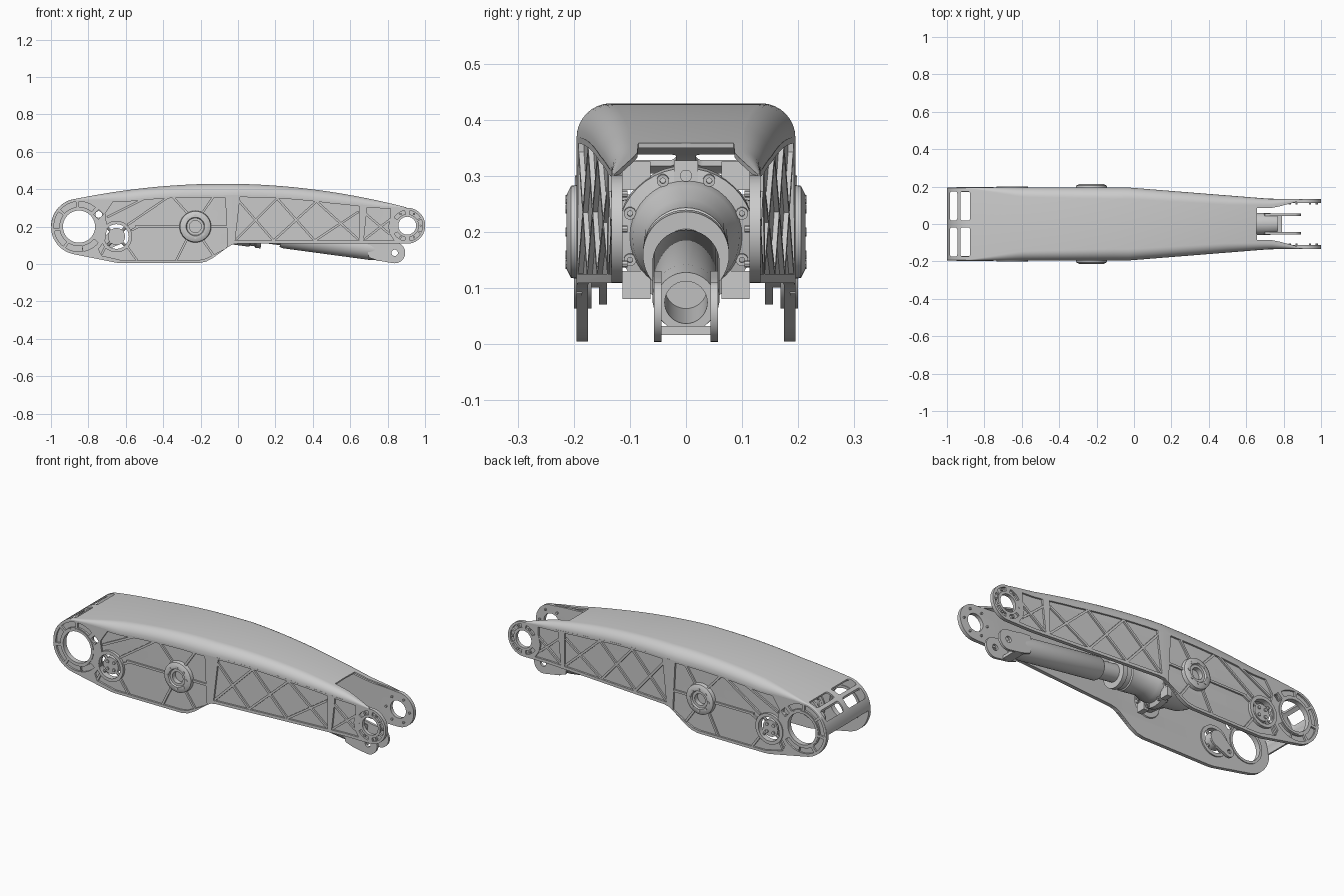
import bpy, bmesh
from math import sin, cos, pi, radians, hypot, atan2, prod
from mathutils import Vector, Matrix

if "Cube" in bpy.data.objects:
    bpy.data.objects.remove(bpy.data.objects["Cube"])

def lerp(tab, x):
    for (a, p), (b, q) in zip(tab, tab[1:]):
        if x <= b:
            return p + (q - p) * max(0, (x - a) / (b - a))
    return tab[-1][1]

def width(x):
    return lerp([(-.03, .195), (.75, .133)], x)

def arc(cx, cz, r, a0=0, a1=360, n=32):
    angles = [radians(a0 + (a1 - a0) * i / n) for i in range(n + (abs(a1 - a0) < 360))]
    return [(cx + r * cos(a), cz + r * sin(a)) for a in angles]

def ring_pocket(cx, cz, r0, r1, a0, a1):
    return arc(cx, cz, r1, a0, a1, 10) + arc(cx, cz, r0, a1, a0, 10)

def finish(bm, name, mirror=False, closed=True):
    if closed:
        bmesh.ops.remove_doubles(bm, verts=bm.verts, dist=1e-5)
        bmesh.ops.recalc_face_normals(bm, faces=bm.faces)
    me = bpy.data.meshes.new(name)
    bm.to_mesh(me)
    bm.free()
    ob = bpy.data.objects.new(name, me)
    bpy.context.collection.objects.link(ob)
    if mirror:
        m = ob.modifiers.new("mirror", 'MIRROR')
        m.use_axis = (False, True, False)
        m.use_mirror_merge = not closed
    return ob

def plate(name, loops, d0, d1, wfun=width):
    """Mirrored pair of xz outlines with holes, from depth d0 to d1 inside wfun(x)."""
    cu = bpy.data.curves.new(name, 'CURVE')
    cu.dimensions, cu.fill_mode, cu.extrude = '2D', 'BOTH', .5
    for lp in loops:
        s = cu.splines.new('POLY')
        s.points.add(len(lp) - 1)
        s.use_cyclic_u = True
        for p, (x, z) in zip(s.points, lp):
            p.co = (x, z, 0, 1)
    tmp = bpy.data.objects.new("tmp", cu)
    bpy.context.collection.objects.link(tmp)
    dg = bpy.context.evaluated_depsgraph_get()
    me = bpy.data.meshes.new_from_object(tmp.evaluated_get(dg))
    bm = bmesh.new()
    bm.from_mesh(me)
    bpy.data.objects.remove(tmp)
    bpy.data.meshes.remove(me)
    bmesh.ops.remove_doubles(bm, verts=bm.verts, dist=1e-5)
    for bx in (-.03, .75):
        bmesh.ops.bisect_plane(bm, geom=list(bm.verts) + list(bm.edges) + list(bm.faces),
                               plane_co=(bx, 0, 0), plane_no=(1, 0, 0))
    for v in bm.verts:
        x, z, t = v.co
        v.co = (x, wfun(x) - (d0 if t > 0 else d1), z)
    return finish(bm, name, True)

def lathe(name, prof, o, d, n=40, mirror=False, bm=None):
    """Revolve (distance, radius) points around the axis o + t*d."""
    own, bm = bm is None, bm or bmesh.new()
    o, d = Vector(o), Vector(d).normalized()
    u = d.orthogonal().normalized()
    w = d.cross(u)
    rings = [[bm.verts.new(o + d * h + (u * cos(2 * pi * k / n) + w * sin(2 * pi * k / n)) * r)
              for k in range(n)] for h, r in prof]
    for a, b in zip(rings, rings[1:]):
        for k in range(n):
            bm.faces.new((a[k], a[k - 1], b[k - 1], b[k]))
    return finish(bm, name, mirror) if own else bm

def rod(h0, h1, r):
    return [(h0, 0), (h0, r), (h1, r), (h1, 0)]

def tube(h0, h1, r0, r1):
    return [(h0, r0), (h0, r1), (h1, r1), (h1, r0), (h0, r0)]

def box(name, c, s, mirror=False):
    bm = bmesh.new()
    bmesh.ops.create_cube(bm, size=1, matrix=Matrix.Translation(c) @ Matrix.Diagonal((*s, 1)))
    return finish(bm, name, mirror)

# Top line of the arm: end arc, then a smooth crown
LX, LZ, RX, RZ = -.85, .2, .905, .205
HUB, PORT, Y = (-.228, 0, .2), (-.65, 0, .147), (0, 1, 0)
key = [(-.875, .347), (-.42, .414), (.1, .425), (.545, .378), (.9, .303)]
def crown(x):
    return sum(z * prod((x - b) / (a - b) for b, _ in key if b != a) for a, z in key)
xs = sorted([-.875 + 1.775 * i / 44 for i in range(45)] + [.655, .657])
top = arc(LX, LZ, .15, 180, 106, 12) + [(x, crown(x)) for x in xs]
round_r = [(-1, .003), (-.87, .006), (-.6, .05), (-.1, .062), (.5, .05),
           (.72, .035), (.83, .015), (.9, .003)]
notch = [(.655, 0), (.657, .085), (.75, .087), (.83, .108), (.89, .124), (.9, .127)]

# Top cover, lofted with rounded shoulders and a fork notch at the right end
bm = bmesh.new()
rows, shoulder = [], []
for i, (x, z) in enumerate(top):
    a, b = top[max(i - 1, 0)], top[min(i + 1, len(top) - 1)]
    n = Vector((a[1] - b[1], 0, b[0] - a[0])).normalized()
    r, w = lerp(round_r, x), width(x)
    sec = [(lerp(notch, x), 0)] + [(w - r + r * sin(t * pi / 16), r - r * cos(t * pi / 16))
                                   for t in range(9)]
    rows.append([bm.verts.new((x - n.x * d, y, z - n.z * d)) for y, d in sec])
    shoulder.append((x - n.x * r, z - n.z * r))
for a, b in zip(rows, rows[1:]):
    for j in range(9):
        bm.faces.new((a[j], b[j], b[j + 1], a[j + 1]))
cover = finish(bm, "top_cover", True, False)
m = cover.modifiers.new("thickness", 'SOLIDIFY')
m.thickness, m.offset = .009, -1

# Four rounded slots in the left end of the cover
for x, w in ((-.9645, .039), (-.902, .052)):
    for s in (1, -1):
        cut = box("slot_cutter", (x, s * .0965, .35), (w, .157, .3))
        m = cut.modifiers.new("round", 'BEVEL')
        m.width, m.segments = .012, 4
        cut.hide_render = True
        cut.hide_set(True)
        m = cover.modifiers.new("slot", 'BOOLEAN')
        m.operation, m.object, m.solver = 'DIFFERENCE', cut, 'EXACT'

# Side plates: thin web plus a raised rim with pockets
outline = (shoulder + arc(RX, RZ, .096, 82, -90, 20)
           + [(0, .109), (-.03, .105), (-.06, .09), (-.13, .035), (-.17, .013), (-.21, .005),
              (-.62, .005), (-.65, .007)] + arc(LX, LZ, .15, 258, 186, 14))
bores = [arc(LX, LZ, .088), arc(RX, RZ, .048, n=24)]
plate("side_web", [outline, arc(-.65, .147, .068), arc(-.228, .2, .035),
                   arc(-.745, .265, .018, n=16)] + bores, .01, .02)
def edge(x0, x1):
    return [(x, z - .011) for x, z in shoulder if x0 < x < x1]
pockets = [
    edge(-.69, -.05) + [(-.055, .09), (-.14, .045), (-.18, .026), (-.22, .02), (-.62, .02),
                        (-.73, .045), (-.745, .08), (-.71, .13), (-.7, .2), (-.71, .27)],
    edge(-.02, .65) + [(.648, .125), (-.015, .125)],
    edge(.66, .83) + [(.815, .25), (.803, .2), (.812, .16), (.835, .125), (.672, .125)],
    arc(-.745, .265, .026, n=4)]
pockets += [ring_pocket(LX, LZ, .105, .134, a, a + 40) for a in (50, 97, 144, 191, 238, 280)]
pockets += [ring_pocket(RX, RZ, .062, .082, a, a + 48) for a in (-80, -24, 32, 100, 212)]
plate("side_rim", [outline] + bores + pockets, 0, .01)

# Stiffening ribs on the side plates
ribs = [(-.55, .2, -.3, .2), (-.25, .25, -.35, .36), (-.2, .26, -.13, .362), (-.27, .14, -.33, .02),
        (-.19, .13, -.13, .045), (-.16, .2, -.055, .2), (-.59, .21, -.37, .36), (-.7, .25, -.5, .35),
        (-.59, .09, -.54, .02), (-.57, .18, -.53, .2), (-.71, .09, -.73, .05),
        (-.01, .355, .19, .125), (-.01, .13, .21, .35), (.19, .125, .42, .335), (.21, .35, .41, .125),
        (.41, .125, .645, .28), (.42, .335, .645, .13), (.675, .13, .815, .24), (.675, .275, .81, .16)]
bm = bmesh.new()
for x0, z0, x1, z1 in ribs:
    mat = (Matrix.Translation(((x0 + x1) / 2, 0, (z0 + z1) / 2))
           @ Matrix.Rotation(-atan2(z1 - z0, x1 - x0), 4, 'Y')
           @ Matrix.Diagonal((hypot(x1 - x0, z1 - z0), .012, .012, 1)))
    for v in bmesh.ops.create_cube(bm, size=1, matrix=mat)["verts"]:
        v.co.y += width(v.co.x) - .007
finish(bm, "side_ribs", True)

# Pivot bosses with bolt heads
lathe("hub_boss", [(.17, .032), (.17, .075), (.185, .085), (.205, .082), (.213, .066), (.213, .05),
                   (.204, .046), (.204, .032), (.17, .032)], HUB, Y, mirror=True)
bm = bmesh.new()
for x, z, n, r, h, s in ((-.228, .2, 8, .058, .215, .008), (RX, RZ, 6, .072, .134, .006)):
    for px, pz in arc(x, z, r, n=n):
        lathe("", rod(h - .03, h, s), (px, 0, pz), Y, 8, bm=bm)
finish(bm, "boss_bolts", True)
lathe("left_bore_lip", tube(.17, .198, .086, .1), (LX, 0, LZ), Y, mirror=True)
lathe("port_ring", tube(.168, .2, .066, .084), PORT, Y, mirror=True)
lathe("port_pin", rod(.15, .188, .046), PORT, Y, 24, mirror=True)
bm = bmesh.new()
for k in range(4):
    d = Vector((cos(k * pi / 2 + pi / 4), 0, sin(k * pi / 2 + pi / 4)))
    lathe("", rod(.03, .07, .008), Vector(PORT) + Vector((0, .178, 0)), d, 8, bm=bm)
    lathe("", rod(.18, .194, .009), Vector(PORT) + d * .028, Y, 8, bm=bm)
finish(bm, "port_spokes", True)
plate("port_lug", [arc(-.65, .147, .045, -60, 120, 12) + arc(-.72, .1, .03, 120, 300, 8),
                   arc(-.72, .1, .012, n=12)], 0, .014, lambda x: .155)

# Linear actuator on the sloping axis
AX, C = Vector((1, 0, -.135)), Vector((-.228, 0, .208))
lathe("actuator_body", [(-.24, 0), (-.24, .055), (-.23, .065), (-.12, .065), (-.11, .085), (-.06, .1),
                        (.07, .1), (.08, .122), (.115, .122), (.12, .1), (.15, .095), (.19, .076),
                        (.3, .076), (.305, .07), (.33, .07), (.335, .077), (.362, .077), (.362, 0)], C, AX)
lathe("actuator_rod", rod(.35, .5, .046), C, AX)
lathe("actuator_tube", [(.462, 0), (.462, .054), (.475, .06), (.94, .06), (1.0, .054), (1.0, .038),
                        (.8, .038), (.8, 0)], C, AX)
lathe("trunnion_shaft", [(.05, 0), (.05, .07), (.12, .055), (.178, .048), (.178, 0)], HUB, Y, 32, True)
bm = bmesh.new()
for y, z in arc(0, 0, .108, 22.5, 382.5, 8):
    lathe("", tube(.07, .126, .005, .011), C + Vector((z * .135, y, z)), AX, 12, bm=bm)
finish(bm, "flange_bolts")
for z in (.3, .105):
    box("flange_ear", (-.13, .088, z), (.03, .05, .05), True)
box("top_mount", (-.12, 0, .3), (.05, .042, .055))
lathe("top_mount_bolt", rod(0, .04, .011), (-.125, 0, .3), (1, 0, 0), 12)
box("trunnion_bracket", (-.2, .12, .2), (.09, .1, .05), True)

# Clevis at the actuator tip
plate("clevis_prong", [arc(.838, .06, .056, -100, 62, 18) + [(.8, .118), (.75, .128), (.7, .13),
                       (.69, .09), (.7, .035), (.75, .018)], arc(.838, .06, .017, n=20)],
      0, .013, lambda x: .057)
box("clevis_web", (.765, 0, .024), (.05, .1, .016))

# Apply modifiers, then smooth shading with sharp edges kept
bpy.ops.object.select_all(action='DESELECT')
for ob in bpy.context.view_layer.objects:
    if not ob.hide_render:
        ob.select_set(True)
        bpy.context.view_layer.objects.active = ob
bpy.ops.object.convert(target='MESH')
bpy.ops.object.shade_smooth_by_angle(angle=radians(30))
